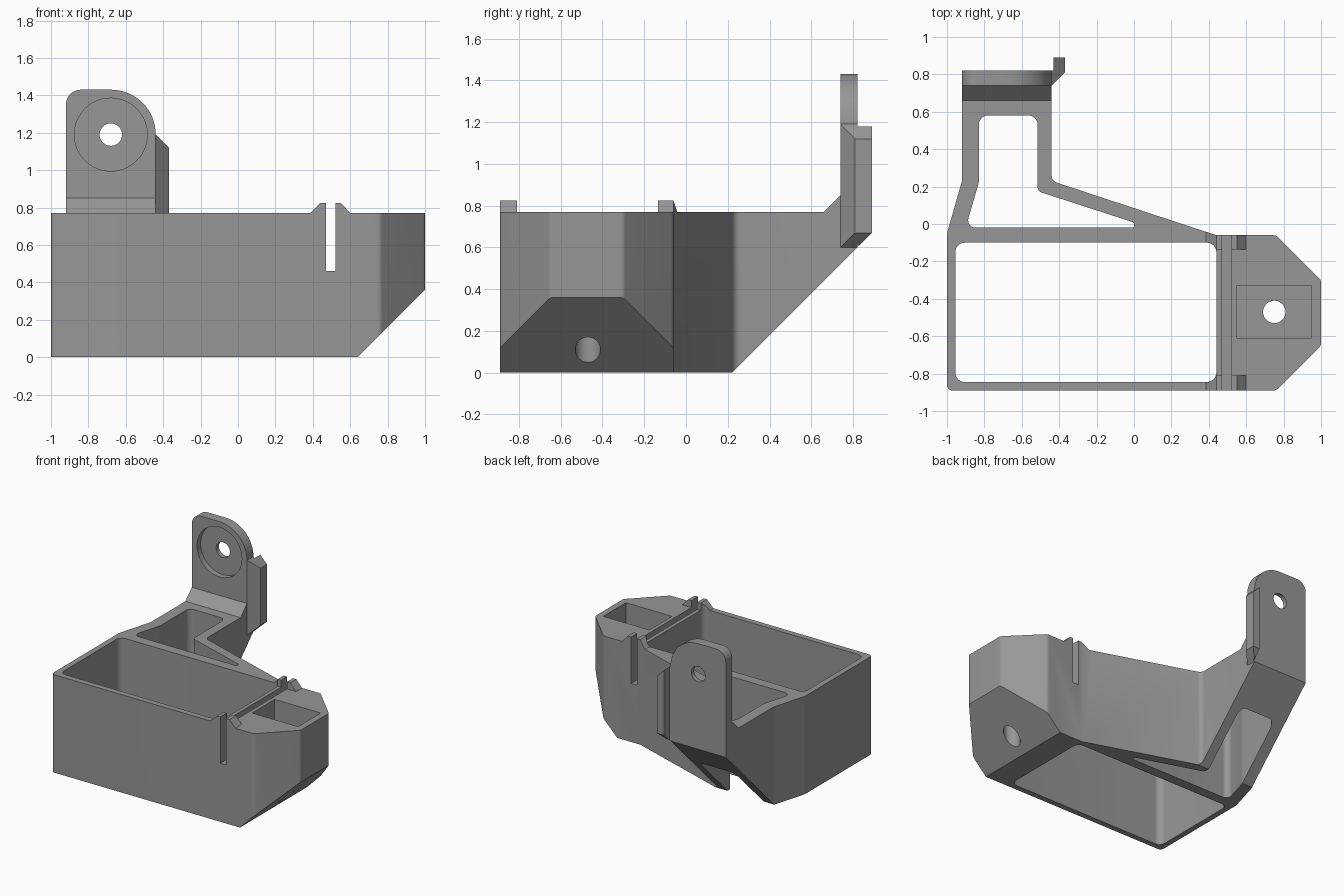
import bpy, bmesh, math
from mathutils import Vector

if "Cube" in bpy.data.objects:
    bpy.data.objects.remove(bpy.data.objects["Cube"])

grey = bpy.data.materials.new("mid grey")
grey.diffuse_color = (0.31, 0.31, 0.31, 1)
grey.use_nodes = True
grey.node_tree.nodes["Principled BSDF"].inputs["Base Color"].default_value = grey.diffuse_color


def rounded(points, steps=8):
    """Turn (a, b, radius) corners into a polygon with arc corners."""
    out = []
    n = len(points)
    for i, (a, b, r) in enumerate(points):
        p = Vector((a, b))
        if r == 0:
            out.append(p)
            continue
        u = (Vector(points[i - 1][:2]) - p).normalized()
        v = (Vector(points[(i + 1) % n][:2]) - p).normalized()
        half = u.angle(v) / 2
        c = p + (u + v).normalized() * r / math.sin(half)
        s = p + u * r / math.tan(half) - c
        e = p + v * r / math.tan(half) - c
        turn = math.atan2(s.x * e.y - s.y * e.x, s.dot(e))
        for k in range(steps + 1):
            t = turn * k / steps
            out.append(c + Vector((s.x * math.cos(t) - s.y * math.sin(t),
                                   s.x * math.sin(t) + s.y * math.cos(t))))
    return out


def prism(name, pts, axis, lo, hi):
    """Extrude a 2D polygon along one axis."""
    place = {'X': lambda a, b, d: (d, a, b),
             'Y': lambda a, b, d: (a, d, b),
             'Z': lambda a, b, d: (a, b, d)}[axis]
    bm = bmesh.new()
    ends = [[bm.verts.new(place(p[0], p[1], d)) for p in pts] for d in (lo, hi)]
    bm.faces.new(ends[0])
    bm.faces.new(ends[1])
    n = len(pts)
    for i in range(n):
        j = (i + 1) % n
        bm.faces.new((ends[0][i], ends[0][j], ends[1][j], ends[1][i]))
    bmesh.ops.recalc_face_normals(bm, faces=bm.faces)
    me = bpy.data.meshes.new(name)
    bm.to_mesh(me)
    bm.free()
    me.materials.append(grey)
    ob = bpy.data.objects.new(name, me)
    bpy.context.collection.objects.link(ob)
    return ob


def disc(a, b, r, n=48):
    return [(a + r * math.cos(2 * math.pi * i / n),
             b + r * math.sin(2 * math.pi * i / n)) for i in range(n)]


def rect(a0, a1, b0, b1):
    return [(a0, b0), (a1, b0), (a1, b1), (a0, b1)]


def combine(ob, other, op):
    """Apply a boolean and discard the second object."""
    m = ob.modifiers.new("bool", 'BOOLEAN')
    m.operation, m.solver, m.object = op, 'EXACT', other
    bpy.context.view_layer.objects.active = ob
    bpy.ops.object.modifier_apply(modifier=m.name)
    bpy.data.objects.remove(other)


# Body with rear arm
outline = rounded([(-1, -.89, .03), (.76, -.89, .04), (1, -.65, .03), (1, -.30, .03),
                   (.76, -.06, .04), (.44, -.06, 0), (-.44, .23, .04), (-.44, .82, 0),
                   (-.92, .82, 0), (-.92, .23, .04), (-1, -.05, .04)])
body = prism("bracket_body", outline, 'Z', 0, .77)

# Mounting plate with its angled foot
plate = prism("mounting_plate", rounded([(-.92, .65, 0), (-.44, .65, 0),
              (-.44, 1.43, .239), (-.92, 1.43, .08)], 16), 'Y', .74, .82)
combine(body, plate, 'UNION')
foot = prism("plate_foot", [(.66, .77), (.66, .70), (.78, .70), (.78, .85), (.74, .85)],
             'X', -.92, -.44)
combine(body, foot, 'UNION')

# Side hook on the plate
hook = prism("side_hook", [(-.46, .74), (-.44, .74), (-.37, .81), (-.37, .89),
             (-.43, .89), (-.43, .82), (-.46, .82)], 'Z', .4, 1.4)
combine(hook, prism("hook_profile", [(-.5, .54), (-.3, .74), (-.3, 1.05), (-.5, 1.25)],
                    'Y', .6, 1), 'INTERSECT')
combine(body, hook, 'UNION')

# Raised guides either side of the slot
for y0, y1 in ((-.95, -.81), (-.135, .1)):
    guide = prism("slot_guide", [(.36, .74), (.63, .74), (.60, .77), (.55, .825),
                  (.44, .825), (.385, .77)], 'Y', y0, y1)
    combine(guide, prism("guide_limit", outline, 'Z', .5, 1), 'INTERSECT')
    combine(body, guide, 'UNION')

# Openings and underside bevels
main_opening = rounded([(a, b, .05) for a, b in rect(-.955, .44, -.845, -.10)])
arm_opening = rounded([(-.83, .58, .05), (-.83, .22, .05), (-.90, -.02, .04),
                       (.0, -.02, .008), (.0, .008, .008), (-.515, .175, .03),
                       (-.515, .58, .05)])
for pts, axis, lo, hi in (
        (main_opening, 'Z', -1, 2),
        (arm_opening, 'Z', -1, 2),
        (rect(.47, .52, .46, 1), 'Y', -2, .4),              # slot
        (rect(.55, .95, -.61, -.33), 'Z', .40, 1),          # pocket
        (disc(.75, -.47, .06), 'Z', -1, .6),                # drain hole
        (disc(-.68, 1.19, .195), 'Y', .6, .785),            # plate recess
        (disc(-.68, 1.19, .06), 'Y', .6, 1),                # plate hole
        ([(.54, -.1), (1.2, -.1), (1.2, .56)], 'Y', -2, .5),   # end bevel
        ([(.12, -.1), (1.2, -.1), (1.2, .98)], 'X', -2, 2)):   # rear bevel
    combine(body, prism("cutter", pts, axis, lo, hi), 'DIFFERENCE')

bpy.ops.object.select_all(action='DESELECT')
body.select_set(True)
bpy.context.view_layer.objects.active = body
bpy.ops.object.shade_smooth_by_angle(angle=math.radians(30))
